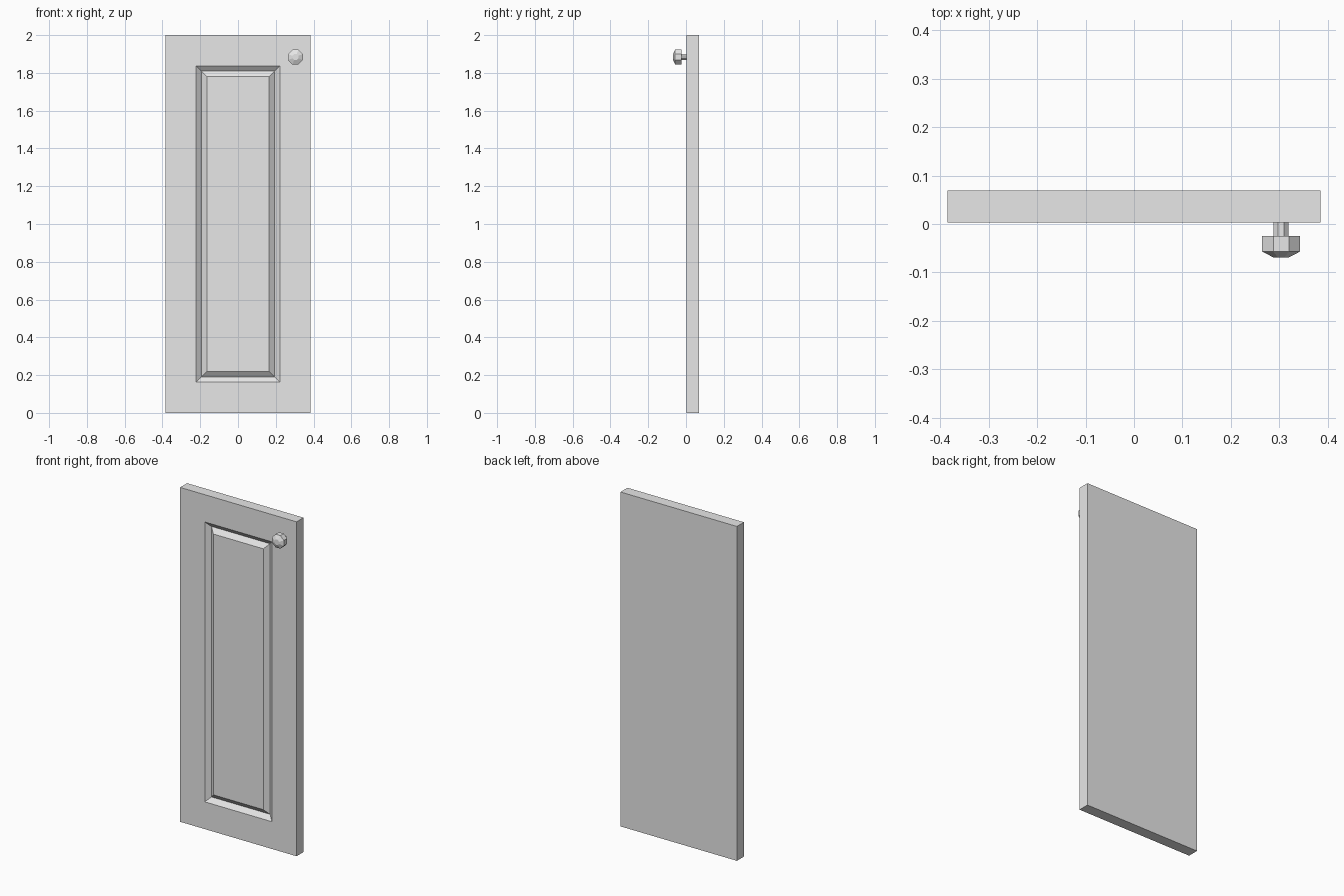
import bpy, bmesh, math
from mathutils import Matrix, Vector

cube = bpy.data.objects.get("Cube")
if cube:
    bpy.data.objects.remove(cube, do_unlink=True)

WIDTH, HEIGHT, FRONT, BACK = 0.77, 2.0, 0.003, 0.069
GROOVE = 0.023

grey = bpy.data.materials.new("light grey")
grey.use_nodes = True
grey.diffuse_color = (0.8, 0.8, 0.8, 1)
grey.node_tree.nodes["Principled BSDF"].inputs["Base Color"].default_value = grey.diffuse_color


def finish(name, bm):
    """Turn a bmesh into a named, flat-shaded object."""
    bmesh.ops.recalc_face_normals(bm, faces=bm.faces)
    mesh = bpy.data.meshes.new(name)
    bm.to_mesh(mesh)
    bm.free()
    mesh.materials.append(grey)
    obj = bpy.data.objects.new(name, mesh)
    bpy.context.collection.objects.link(obj)
    return obj


def turned(name, profile, sides=8):
    """Solid turned about the y axis from (radius to flat, y) pairs."""
    bm = bmesh.new()
    rings = []
    for flat, y in profile:
        r = flat / math.cos(math.pi / sides)
        angles = [(i + 0.5) * math.tau / sides for i in range(sides)]
        rings.append([bm.verts.new((r * math.cos(a), y, r * math.sin(a))) for a in angles])
    for a, b in zip(rings, rings[1:]):
        for i in range(sides):
            j = (i + 1) % sides
            bm.faces.new((a[i], a[j], b[j], b[i]))
    bm.faces.new(rings[0])
    bm.faces.new(rings[-1])
    return finish(name, bm)


# Door slab with a V-shaped groove framing the centre panel
bm = bmesh.new()
size = Matrix.Diagonal((WIDTH, BACK - FRONT, HEIGHT, 1))
place = Matrix.Translation((0, (FRONT + BACK) / 2, HEIGHT / 2))
bmesh.ops.create_cube(bm, size=1, matrix=place @ size)
panel = min(bm.faces, key=lambda f: f.calc_center_median().y)
for inset, push in ((0.163, 0), (0.028, GROOVE), (0.029, -GROOVE)):
    bmesh.ops.inset_region(bm, faces=[panel], thickness=inset, use_even_offset=True)
    bmesh.ops.translate(bm, verts=panel.verts[:], vec=Vector((0, push, 0)))
finish("door_panel", bm)

# Octagonal knob: stem into the door, head with a tapered front
stem = turned("knob_stem", [(0.0155, FRONT), (0.0155, -0.026)])
head = turned("knob_head", [(0.039, -0.025), (0.039, -0.057), (0.016, -0.069)])
for part in (stem, head):
    part.location = (0.304, 0, 1.884)
